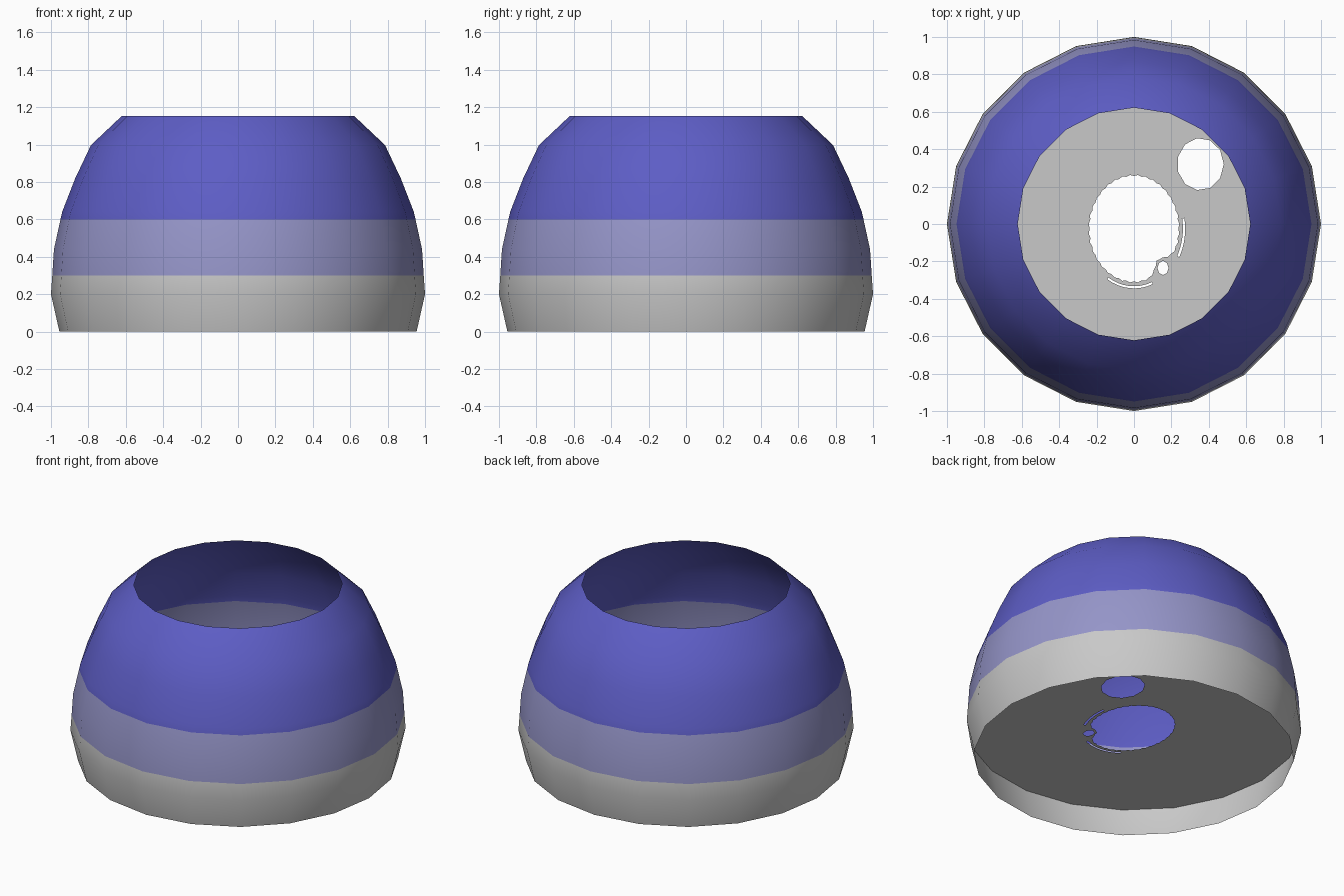
import bpy, bmesh, math
from mathutils import Vector

if "Cube" in bpy.data.objects:
    bpy.data.objects.remove(bpy.data.objects["Cube"])

SIDES = 20
TAU = 2 * math.pi


def material(name, rgb):
    m = bpy.data.materials.new(name)
    m.diffuse_color = (*rgb, 1)
    m.use_nodes = True
    m.node_tree.nodes["Principled BSDF"].inputs["Base Color"].default_value = m.diffuse_color
    return m


grey = material("light grey", (0.58, 0.58, 0.58))
lavender = material("lavender", (0.30, 0.30, 0.58))
blue = material("blue", (0.11, 0.11, 0.56))


def add_object(name, bm, mats):
    mesh = bpy.data.meshes.new(name)
    bm.to_mesh(mesh)
    bm.free()
    for m in mats:
        mesh.materials.append(m)
    ob = bpy.data.objects.new(name, mesh)
    bpy.context.collection.objects.link(ob)
    return ob


# Bowl wall: thin open shell, with rings at the colour band edges
profile = [(0.955, 0), (1.0, 0.2), (0.993, 0.3), (0.984, 0.44), (0.949, 0.6),
           (0.94, 0.64), (0.87, 0.82), (0.786, 0.997), (0.622, 1.152)]
bm = bmesh.new()
rings = [[bm.verts.new((r * math.cos(TAU * i / SIDES), r * math.sin(TAU * i / SIDES), z))
          for i in range(SIDES)] for r, z in profile]
for low, high in zip(rings, rings[1:]):
    for i in range(SIDES):
        j = (i + 1) % SIDES
        f = bm.faces.new((low[i], low[j], high[j], high[i]))
        f.smooth = True
        z = f.calc_center_median().z
        f.material_index = 0 if z < 0.3 else 1 if z < 0.6 else 2
add_object("bowl_wall", bm, [grey, lavender, blue])


# Floor outlines
def ellipse(cx, cy, a, b, n):
    return [(cx + a * math.cos(TAU * i / n), cy + b * math.sin(TAU * i / n))
            for i in range(n)]


def main_point(deg, s):
    t = math.radians(deg)
    return (0.24 * s * math.cos(t), -0.025 + 0.285 * s * math.sin(t))


def sliver(start, end, inner, outer, n=8):
    angles = [start + (end - start) * i / n for i in range(n + 1)]
    return ([main_point(a, outer) for a in angles]
            + [main_point(a, inner) for a in reversed(angles)])


# Large central hole with a slightly scalloped edge and a notch
main_hole = []
for i in range(72):
    a = -180 + 5 * i
    dip = 0.21 * math.exp(-((a + 48) / 14) ** 2)
    main_hole.append(main_point(a, 1 - dip + (0.012 if i % 2 else -0.012)))

loops = [
    ellipse(0, 0, 1, 1, SIDES),
    main_hole,
    ellipse(0.355, 0.32, 0.125, 0.14, 11),   # round side hole
    ellipse(0.155, -0.235, 0.03, 0.038, 8),  # small hole
    sliver(-28, 10, 1.09, 1.14),             # thin right slit
    sliver(-122, -68, 1.08, 1.12),           # thin lower slit
]

# Bowl floor: recessed disc with the cut-outs
bm = bmesh.new()
edges = []
for loop in loops:
    vs = [bm.verts.new((x, y, 0.2)) for x, y in loop]
    edges += [bm.edges.new((vs[i], vs[(i + 1) % len(vs)])) for i in range(len(vs))]
bmesh.ops.triangle_fill(bm, use_beauty=True, edges=edges, normal=Vector((0, 0, 1)))
for f in bm.faces:
    f.normal_update()
    if f.normal.z < 0:
        f.normal_flip()
add_object("bowl_floor", bm, [grey])
